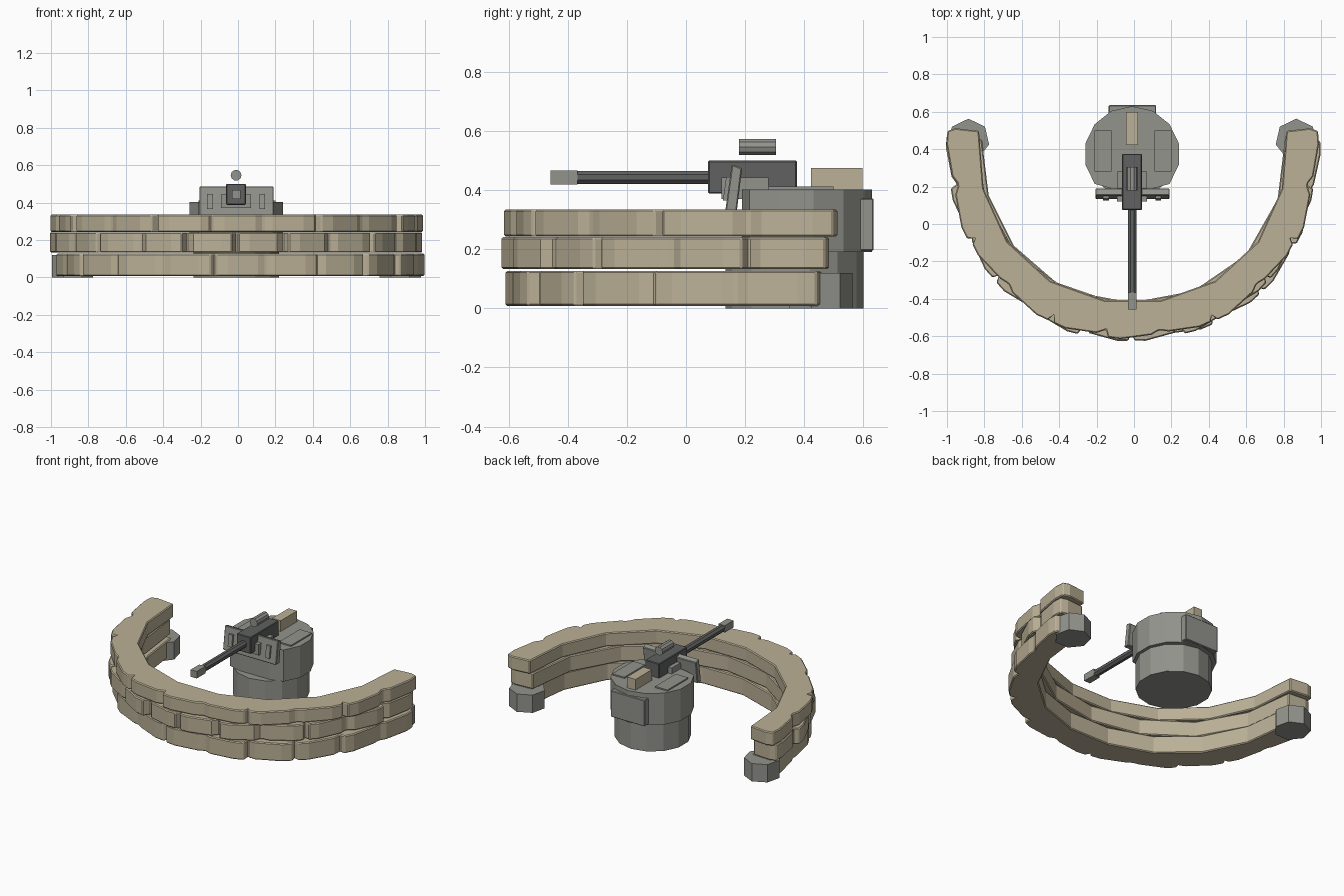
import bpy, bmesh, math, random
from mathutils import Vector

random.seed(4)
cube = bpy.data.objects.get("Cube")
if cube:
    bpy.data.objects.remove(cube, do_unlink=True)


def material(name, rgb):
    m = bpy.data.materials.new(name)
    m.use_nodes = True
    m.diffuse_color = (*rgb, 1)
    m.node_tree.nodes["Principled BSDF"].inputs["Base Color"].default_value = (*rgb, 1)
    return m


TAN = material("sand_tan", (0.50, 0.44, 0.31))
GREY = material("armour_grey", (0.29, 0.295, 0.265))
DARK = material("gun_dark_grey", (0.115, 0.12, 0.117))


def finish(name, bm, mat, bevel=0):
    bmesh.ops.recalc_face_normals(bm, faces=bm.faces)
    me = bpy.data.meshes.new(name)
    bm.to_mesh(me)
    bm.free()
    me.materials.append(mat)
    ob = bpy.data.objects.new(name, me)
    bpy.context.collection.objects.link(ob)
    if bevel:
        mod = ob.modifiers.new("soft_edges", 'BEVEL')
        mod.width = bevel
        mod.segments = 1
        mod.limit_method = 'ANGLE'
        mod.angle_limit = math.radians(50)
    return ob


def extrude(name, pts, axis, a, b, mat, bevel=0):
    """Extrude a 2D outline along x, y or z from a to b."""
    def place(p, t):
        c = list(p)
        c.insert("xyz".index(axis), t)
        return Vector(c)
    bm = bmesh.new()
    low = [bm.verts.new(place(p, a)) for p in pts]
    high = [bm.verts.new(place(p, b)) for p in pts]
    bm.faces.new(low[::-1])
    bm.faces.new(high)
    for i in range(len(pts)):
        j = (i + 1) % len(pts)
        bm.faces.new((low[i], low[j], high[j], high[i]))
    return finish(name, bm, mat, bevel)


def box(name, x, y, z, mat, bevel=0):
    pts = [(x[0], y[0]), (x[1], y[0]), (x[1], y[1]), (x[0], y[1])]
    return extrude(name, pts, 'z', z[0], z[1], mat, bevel)


def ring(cx, cy, r, n, phase=0):
    return [(cx + r * math.cos(phase + math.tau * i / n),
             cy + r * math.sin(phase + math.tau * i / n)) for i in range(n)]


# Sandbag wall: each course is a U-shaped band with overlapping bag fronts
def arc_point(dx, rx, ry, deg):
    t = math.radians(deg)
    bulge = 1 + 0.018 * math.sin(2 * t) ** 2
    return (dx + rx * bulge * math.cos(t), 0.42 + ry * bulge * math.sin(t))


def bag_course(name, z, dx, end, grow, lips, facets):
    """One letter per bag: the lip is at its l (left) or r (right) end."""
    outer = []
    start, span = -180 - end, 180 + 2 * end
    for i, lip in enumerate(lips):
        jitter = random.uniform(-0.01, 0.006) + grow
        profile = [(0.0, 0.995), (0.06, 1.033 + jitter), (0.28, 1.036 + jitter),
                   (0.84, 1.016 + jitter), (0.97, 1.0)]
        if lip == "r":
            profile = [(1 - u, r) for u, r in reversed(profile)]
        for u, r in profile:
            outer.append(arc_point(dx, r * 0.955, r, start + span * (i + u) / len(lips)))
    inner = [arc_point(dx, 0.825, 0.84, start + span * i / facets)
             for i in range(facets + 1)]
    extrude(name, outer + inner[::-1], 'z', z[0], z[1], TAN, 0.006)


bag_course("sandbag_course_bottom", (0.008, 0.127), 0.011, 2.2, 0, "lrllrlrrllr", 9)
bag_course("sandbag_course_middle", (0.133, 0.241), -0.014, 3.7, 0.008, "llrlrrllrlrr", 8)
bag_course("sandbag_course_top", (0.243, 0.335), -0.007, 5.3, 0.003, "lrlrllrlrlr", 9)

# Footings under the two wall ends
for side, cx in (("left", 0.868), ("right", -0.885)):
    extrude("wall_footing_" + side, ring(cx, 0.45, 0.113, 7, math.pi / 2),
            'z', 0, 0.12, GREY)

# Turret drum, with a flat front
CX = -0.01
extrude("turret_base", ring(CX, 0.367, 0.234, 14, math.pi / 2), 'z', 0, 0.19, GREY)
body = [(x, max(y, 0.19)) for x, y in ring(CX, 0.374, 0.256, 14, math.pi / 2)]
extrude("turret_body", [p for i, p in enumerate(body) if p not in body[:i]],
        'z', 0.19, 0.403, GREY)
box("turret_back_plate", (-0.135, 0.118), (0.56, 0.635), (0.195, 0.372), GREY, 0.004)
box("roof_hatch_right", (-0.212, -0.12), (0.28, 0.5), (0.40, 0.412), GREY)
box("roof_hatch_left", (0.11, 0.2), (0.28, 0.5), (0.40, 0.412), GREY)

# Tilted gun shield with upright ribs
shield = [(0.133, 0.33), (0.172, 0.33), (0.19, 0.475), (0.155, 0.487)]
extrude("gun_shield", shield, 'x', -0.207, 0.19, GREY, 0.004)
rib = [(0.125, 0.365), (0.15, 0.365), (0.16, 0.445), (0.136, 0.445)]
for side, s in (("left", 1), ("right", -1)):
    x = CX + s * 0.14
    extrude("shield_rib_" + side, rib, 'x', x - 0.015, x + 0.015, GREY)
box("gun_mount", (-0.09, 0.07), (0.12, 0.28), (0.37, 0.443), GREY)

# Gun
box("gun_receiver", (-0.063, 0.042), (0.075, 0.375), (0.388, 0.5), DARK, 0.004)
extrude("gun_barrel", ring(CX, 0.443, 0.024, 8, math.pi / 8), 'y', -0.38, 0.09, DARK)
box("gun_muzzle", (-0.033, 0.013), (-0.458, -0.367), (0.42, 0.467), GREY)
extrude("gun_sight", ring(CX, 0.546, 0.029, 10), 'y', 0.18, 0.305, GREY)

# Ammunition box
box("ammo_box", (-0.042, 0.022), (0.423, 0.598), (0.40, 0.475), TAN)
